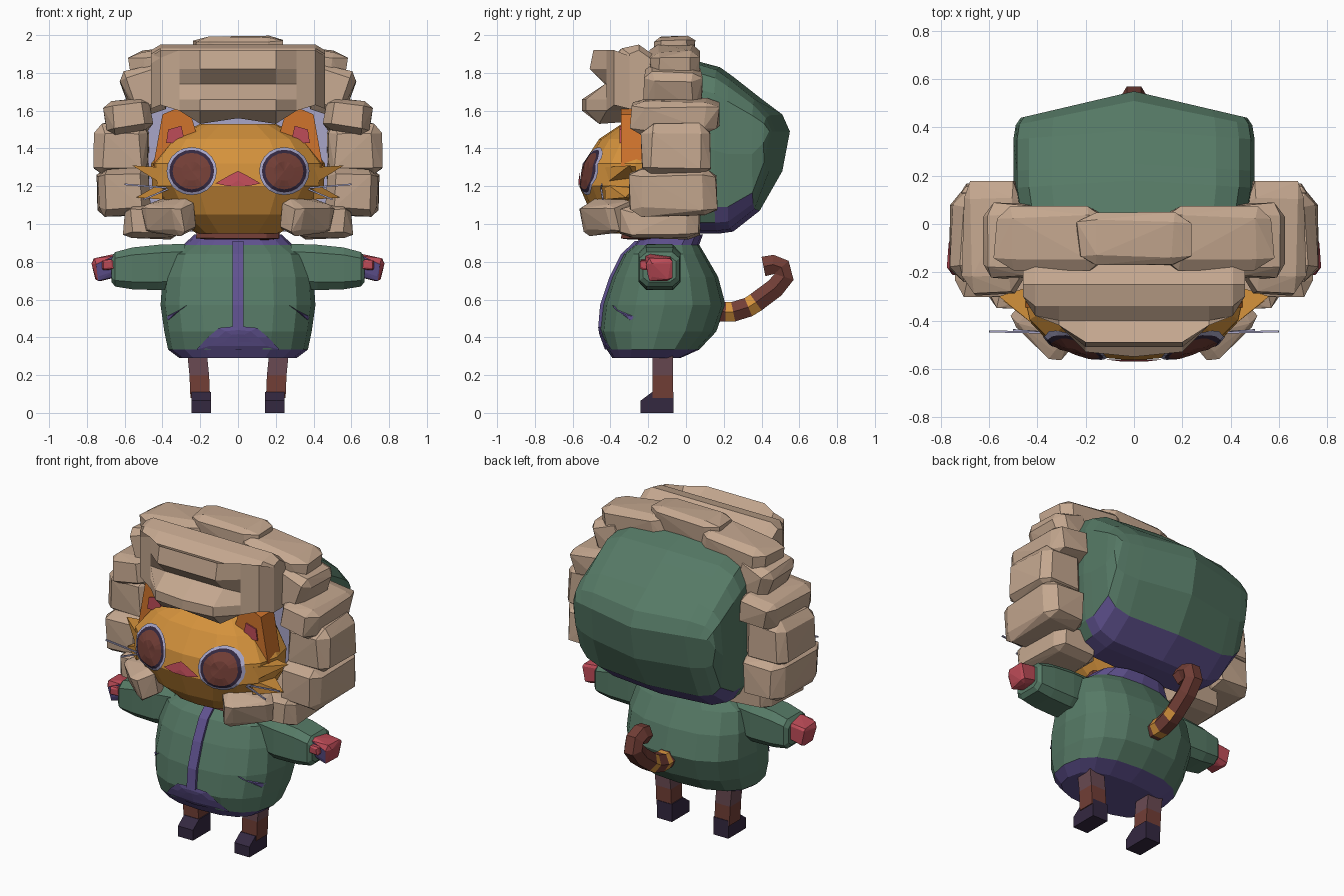
import bpy, bmesh, math, random
from mathutils import Vector, Euler
from mathutils.bvhtree import BVHTree

random.seed(4)
cube = bpy.data.objects.get("Cube")
if cube:
    bpy.data.objects.remove(cube, do_unlink=True)


def material(name, r, g, b):
    linear = [((c / 255 + 0.055) / 1.055) ** 2.4 for c in (r, g, b)] + [1]
    m = bpy.data.materials.new(name)
    m.use_nodes = True
    m.diffuse_color = linear
    m.node_tree.nodes["Principled BSDF"].inputs["Base Color"].default_value = linear
    return m


TAN = material("tan_fur", 196, 167, 143)
GREEN = material("jacket_green", 86, 122, 102)
PURPLE = material("trim_purple", 96, 82, 144)
ORANGE = material("orange_fur", 212, 146, 60)
DEEP = material("deep_orange", 208, 116, 44)
PINK = material("rose_skin", 190, 76, 88)
BROWN = material("rust_brown", 114, 62, 54)
DARK = material("dark_plum", 52, 40, 64)
LAVENDER = material("pale_lavender", 168, 166, 200)
MAUVE = material("mauve_brown", 106, 74, 82)


def finish(name, bm, mats, rule=None):
    """Turn a bmesh into a flat shaded object; rule picks a material per face."""
    bmesh.ops.recalc_face_normals(bm, faces=bm.faces)
    bm.normal_update()
    if rule:
        for f in bm.faces:
            f.material_index = rule(f.calc_center_median(), f.normal)
    mesh = bpy.data.meshes.new(name)
    bm.to_mesh(mesh)
    for m in mats:
        mesh.materials.append(m)
    obj = bpy.data.objects.new(name, mesh)
    bpy.context.collection.objects.link(obj)


def sides(name, pair):
    """Names and x signs for a centred part or a mirrored pair."""
    return [("left_" + name, 1), ("right_" + name, -1)] if pair else [(name, 1)]


def flip(p, s):
    return Vector((p[0] * s, p[1], p[2]))


def hull(name, points, mats, rule=None, pair=True):
    for label, s in sides(name, pair):
        bm = bmesh.new()
        for p in points:
            bm.verts.new(flip(p, s))
        res = bmesh.ops.convex_hull(bm, input=bm.verts)
        loose = {e for e in res["geom_interior"] if isinstance(e, bmesh.types.BMVert)}
        bmesh.ops.delete(bm, geom=list(loose), context="VERTS")
        bmesh.ops.dissolve_limit(bm, angle_limit=0.02, verts=bm.verts, edges=bm.edges)
        finish(label, bm, mats, rule)


def chunk(name, centre, size, rot=(0, 0, 0), mats=(TAN,), rule=None, pair=True, wobble=0.01):
    """Chamfered block, slightly irregular."""
    turn = Euler([math.radians(a) for a in rot])
    pts = []
    for corner in range(8):
        sign = [1 if corner >> k & 1 else -1 for k in range(3)]
        for k in range(3):
            p = Vector([sign[j] * size[j] / 2 * (1 if j == k else 0.7) for j in range(3)])
            p.rotate(turn)
            pts.append(p + Vector(centre) + Vector([random.uniform(-wobble, wobble) for _ in p]))
    hull(name, pts, mats, rule, pair)


def loft(name, rings, mats, rule=None, pair=False, cap_end=True):
    for label, s in sides(name, pair):
        bm = bmesh.new()
        rows = [[bm.verts.new(flip(p, s)) for p in ring] for ring in rings]
        n = len(rows[0])
        for a, b in zip(rows, rows[1:]):
            for i in range(n):
                bm.faces.new((a[i], a[(i + 1) % n], b[(i + 1) % n], b[i]))
        bm.faces.new(rows[0])
        if cap_end:
            bm.faces.new(rows[-1])
        bmesh.ops.remove_doubles(bm, verts=bm.verts, dist=0.0005)
        finish(label, bm, mats, rule)
    return BVHTree.FromBMesh(bm)


def oval(rx, ry, n, power=2.0, phase=0.0):
    """Rounded-square outline as a list of pairs."""
    out = []
    for i in range(n):
        t = 2 * math.pi * (i + phase) / n
        c, s = math.cos(t), math.sin(t)
        out.append((rx * math.copysign(abs(c) ** (2 / power), c),
                    ry * math.copysign(abs(s) ** (2 / power), s)))
    return out


def level(z, hx, y0, y1, n=16, power=2.5, x=0.0, phase=0.0):
    return [(x + a, (y0 + y1) / 2 + b, z) for a, b in oval(hx, (y1 - y0) / 2, n, power, phase)]


def tube(path, radius, n=6):
    rings = []
    for i, p in enumerate(path):
        d = (path[min(i + 1, len(path) - 1)] - path[max(i - 1, 0)]).normalized()
        u = Vector((1, 0, 0)) if abs(d.x) < 0.01 else d.orthogonal().normalized()
        v = d.cross(u)
        rings.append([p + u * a + v * b for a, b in oval(radius, radius, n)])
    return rings


def decal(name, outline, target, mats, bands=(1, 0.67, 0.33), pair=True, lift=0.009):
    """Thin patch of concentric bands laid on the front of a part."""
    cx = sum(p[0] for p in outline) / len(outline)
    cz = sum(p[1] for p in outline) / len(outline)

    def place(x, z):
        hit = target.ray_cast(Vector((x, -2, z)), Vector((0, 1, 0)))[0]
        return Vector((x, (hit.y if hit else -0.4) - lift, z))
    for label, s in sides(name, pair):
        bm = bmesh.new()
        rows = [[bm.verts.new(flip(place(cx + (x - cx) * k, cz + (z - cz) * k), s))
                 for x, z in outline] for k in bands]
        hub = bm.verts.new(flip(place(cx, cz), s))
        n = len(outline)
        for j in range(len(rows)):
            for i in range(n):
                h = (i + 1) % n
                far = [rows[j + 1][h], rows[j + 1][i]] if j + 1 < len(rows) else [hub]
                f = bm.faces.new([rows[j][i], rows[j][h]] + far)
                f.material_index = min(j, len(mats) - 1)
        finish(label, bm, mats)


# Jacket body with purple underside and collar
body = loft("jacket_body", [level(*r) for r in (
    (0.29, 0.31, -0.39, -0.03), (0.335, 0.37, -0.42, 0.07), (0.43, 0.39, -0.455, 0.16),
    (0.57, 0.41, -0.44, 0.21), (0.72, 0.4, -0.39, 0.17), (0.84, 0.37, -0.33, 0.1),
    (0.89, 0.29, -0.27, 0.07), (0.945, 0.23, -0.23, 0.09))], (GREEN, PURPLE),
    lambda c, n: int(c.z < 0.32 or c.z > 0.89))
decal("front_hem", [(-0.22, 0.335), (-0.16, 0.4), (-0.1, 0.45), (0, 0.46), (0.1, 0.45),
                    (0.16, 0.4), (0.22, 0.335), (0, 0.335)], body, (PURPLE,), pair=False)
decal("pocket_slit", [(0.27, 0.57), (0.38, 0.51), (0.37, 0.49)], body, (PURPLE,))
loft("zipper", [[(-0.03, y, z), (0.03, y, z), (0.03, y + 0.04, z), (-0.03, y + 0.04, z)]
     for y, z in ((-0.465, 0.45), (-0.455, 0.57), (-0.405, 0.72), (-0.345, 0.84), (-0.27, 0.91))],
     (PURPLE,))
chunk("neck", (0, -0.2, 0.95), (0.44, 0.28, 0.07), mats=(BROWN,), pair=False, wobble=0.004)

# Sleeves and hands
loft("sleeve", [[(x, -0.14 + a, z + b) for a, b in oval(w, h, 8, 4, 0.5)] for x, z, w, h in (
    (0.28, 0.78, 0.1, 0.12), (0.42, 0.77, 0.115, 0.125), (0.56, 0.765, 0.115, 0.115),
    (0.65, 0.76, 0.11, 0.095), (0.67, 0.76, 0.09, 0.07))], (GREEN,), pair=True)
chunk("hand", (0.7, -0.14, 0.77), (0.14, 0.14, 0.11), (0, 14, 0), (PINK, PURPLE),
      lambda c, n: int(n.y < -0.6 and c.z < 0.78))
chunk("thumb", (0.69, -0.21, 0.785), (0.06, 0.07, 0.05), mats=(PINK,), wobble=0.004)

# Legs and shoes
loft("leg", [level(z, 0.055, -0.18, -0.065, 4, 12, x, 0.5) for z, x in (
    (0.08, 0.2), (0.2, 0.205), (0.4, 0.225))], (BROWN, MAUVE), lambda c, n: int(c.z > 0.2), True)
hull("shoe", [(x, y, z) for x in (0.143, 0.247) for y, z in (
    (-0.24, 0), (-0.24, 0.065), (-0.18, 0.11), (-0.065, 0.11), (-0.065, 0))], (DARK,))

# Tail with orange stripes
tail_path = [Vector((0, y, z)) for y, z in (
    (0.13, 0.54), (0.21, 0.535), (0.25, 0.535), (0.33, 0.56), (0.37, 0.585), (0.47, 0.66),
    (0.52, 0.72), (0.505, 0.77), (0.46, 0.785), (0.41, 0.775))]
loft("tail", tube(tail_path, 0.06), (BROWN, ORANGE),
     lambda c, n: int(0.2 < c.y < 0.26 or 0.33 < c.y < 0.365))

# Head, eyes and nose
head = loft("head", [level(*r) for r in (
    (0.95, 0.22, -0.4, -0.05), (1.05, 0.36, -0.5, 0), (1.2, 0.455, -0.565, 0.01),
    (1.32, 0.46, -0.545, 0.01), (1.45, 0.36, -0.46, 0), (1.53, 0.2, -0.34, -0.05))], (ORANGE,))
decal("eye", [(0.245 + x, 1.28 + z) for x, z in oval(0.133, 0.127, 20)], head,
      (LAVENDER, DARK, BROWN), (1, 0.89, 0.76, 0.4), lift=0.011)
decal("nose", [(-0.12, 1.215), (-0.05, 1.255), (0, 1.28), (0.05, 1.255), (0.12, 1.215),
               (0.05, 1.2), (-0.05, 1.2)], head, (PINK,), pair=False)

# Ears, cheek tufts and whiskers
hull("ear", [(x, y, z) for y in (-0.345, -0.22) for x, z in (
    (0.22, 1.48), (0.25, 1.58), (0.33, 1.61), (0.4, 1.58), (0.45, 1.3), (0.36, 1.34))], (DEEP,))
hull("inner_ear", [(x, y, z) for y in (-0.353, -0.345) for x, z in (
    (0.28, 1.43), (0.3, 1.52), (0.37, 1.5), (0.38, 1.43))], (PINK,))
for tuft, tip, low in (("upper_cheek_tuft", (0.56, -0.3, 1.31), 1.21),
                       ("lower_cheek_tuft", (0.54, -0.32, 1.14), 1.13)):
    hull(tuft, [tip] + [(0.4, y, low + d) for y in (-0.43, -0.25) for d in (0, 0.09)], (ORANGE,))
for whisker, end in (("upper_whisker", (0.6, -0.445, 1.21)), ("lower_whisker", (0.5, -0.44, 1.13))):
    loft(whisker, tube([Vector((0.36, -0.45, 1.19)), Vector(end)], 0.006, 4), (LAVENDER,), pair=True)

# Hood shell: green outside, lavender lining, purple underside
hood_rings = []
for y, w, low, high, bulge in ((0.03, 0.48, 0.95, 1.87, 0), (0.15, 0.5, 0.95, 1.83, 0.03),
                               (0.22, 0.5, 0.96, 1.78, 0.03), (0.35, 0.5, 1.07, 1.67, 0.04),
                               (0.41, 0.49, 1.28, 1.58, 0.1), (0.44, 0.47, 1.49, 1.49, 0.11)):
    hood_rings.append([(a, y + bulge * (1 - abs(a) / w), (low + high) / 2 + b)
                       for a, b in oval(w, (high - low) / 2, 16, 5)])
loft("hood", hood_rings, (GREEN, PURPLE, LAVENDER),
     lambda c, n: 2 if n.y < -0.9 else int(n.z < -0.5 and c.z < 1.1), cap_end=False)

# Chunky fur trim around the hood opening, in mirrored pairs
for name, centre, size, rot in (
        ("fur_side_lower", (0.605, -0.07, 1.17), (0.27, 0.46, 0.25), (0, 0, 0)),
        ("fur_side_middle", (0.615, -0.05, 1.39), (0.28, 0.37, 0.27), (0, 0, 0)),
        ("fur_side_upper", (0.58, -0.06, 1.57), (0.24, 0.46, 0.17), (0, 8, 0)),
        ("fur_temple", (0.49, -0.07, 1.71), (0.21, 0.3, 0.25), (0, 18, 0)),
        ("fur_crown_corner", (0.34, -0.06, 1.83), (0.46, 0.25, 0.21), (0, 7, 0)),
        ("fur_jaw", (0.46, -0.14, 1.01), (0.29, 0.42, 0.17), (0, 0, 0)),
        ("fur_chin_tuft", (0.36, -0.42, 1.04), (0.27, 0.16, 0.17), (14, 0, 42))):
    chunk(name, centre, size, rot)
chunk("fur_crown", (0, -0.06, 1.905), (0.46, 0.2, 0.175), pair=False)

# Fur fringe: one overhanging profile, narrowing towards both sides
fringe = ((-0.15, 1.88), (-0.25, 1.95), (-0.34, 1.93), (-0.4, 1.88), (-0.49, 1.92), (-0.51, 1.82),
          (-0.43, 1.74), (-0.55, 1.66), (-0.55, 1.6), (-0.46, 1.52), (-0.32, 1.54), (-0.15, 1.6))
half = ((0.46, -0.3, 1.64), (0.41, -0.38, 1.63), (0.31, -0.42, 1.6), (0.2, -0.53, 1.53))
stations = [(-x, f, b) for x, f, b in half] + [(0, -0.55, 1.56)] + list(reversed(half))
loft("fur_fringe", [[(x, max(y, front), max(z, low) - 0.03 * (abs(x) > 0.45)) for y, z in fringe]
                    for x, front, low in stations], (TAN,))
